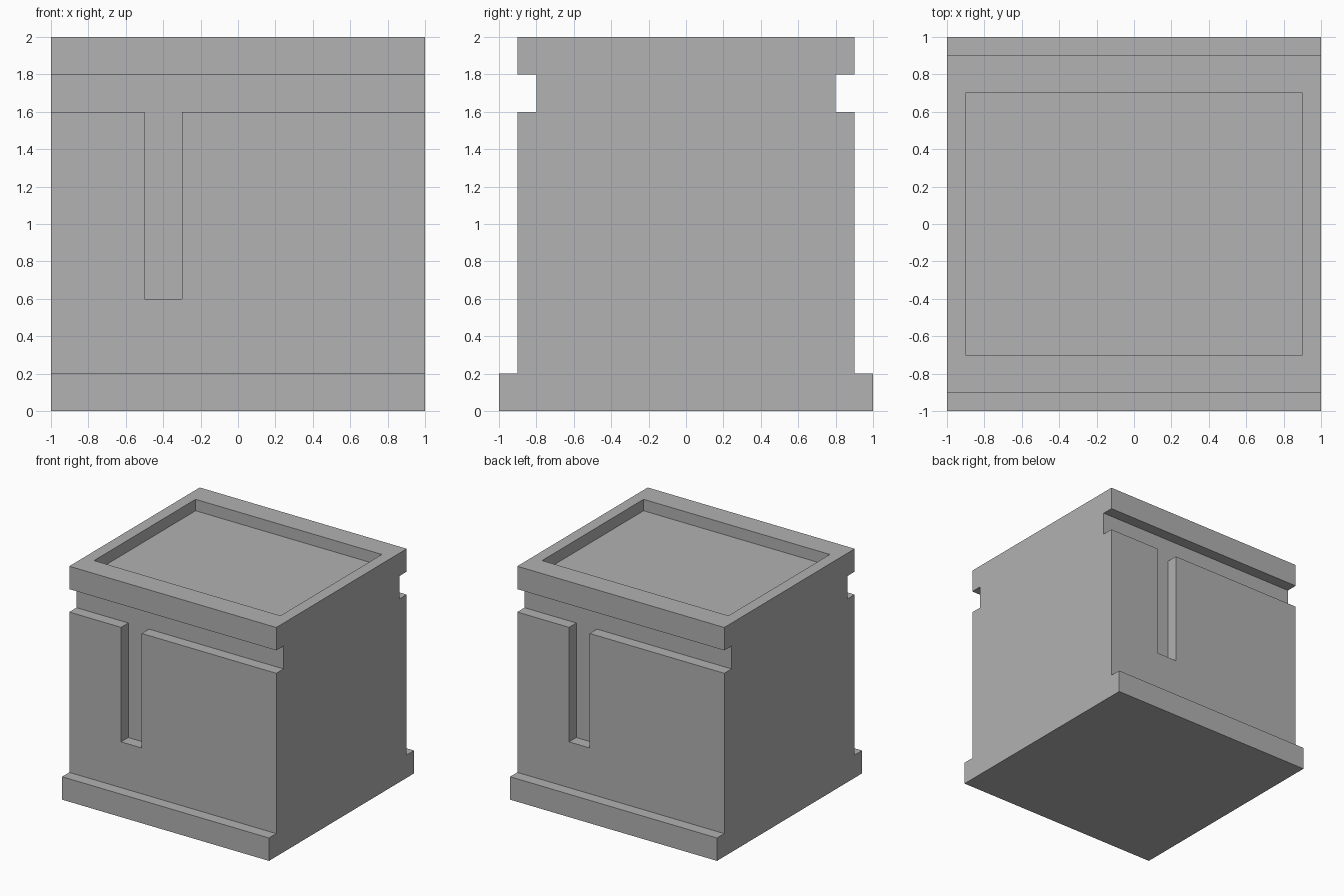
import bpy
import bmesh
from mathutils import Vector

if "Cube" in bpy.data.objects:
    bpy.data.objects.remove(bpy.data.objects["Cube"], do_unlink=True)

# Single plain grey
grey = bpy.data.materials.new("plain_grey")
grey.use_nodes = True
colour = (0.445, 0.445, 0.445, 1)
grey.diffuse_color = colour
grey.node_tree.nodes["Principled BSDF"].inputs["Base Color"].default_value = colour


def prism(name, outline, half_length):
    """Extrude a (y, z) outline along x, centred on x = 0."""
    bm = bmesh.new()
    face = bm.faces.new([bm.verts.new((-half_length, y, z)) for y, z in outline])
    side = bmesh.ops.extrude_face_region(bm, geom=[face])["geom"]
    moved = [v for v in side if isinstance(v, bmesh.types.BMVert)]
    bmesh.ops.translate(bm, verts=moved, vec=(2 * half_length, 0, 0))
    bmesh.ops.recalc_face_normals(bm, faces=bm.faces)
    mesh = bpy.data.meshes.new(name)
    bm.to_mesh(mesh)
    bm.free()
    mesh.materials.append(grey)
    obj = bpy.data.objects.new(name, mesh)
    bpy.context.collection.objects.link(obj)
    return obj


def cut_box(target, low, high):
    """Carve a box-shaped pocket out of the target."""
    low, high = Vector(low), Vector(high)
    outline = [(low.y, low.z), (high.y, low.z), (high.y, high.z), (low.y, high.z)]
    cutter = prism("pocket_cutter", outline, (high.x - low.x) / 2)
    cutter.location.x = (low.x + high.x) / 2
    cutter.hide_render = True
    mod = target.modifiers.new("pocket", "BOOLEAN")
    mod.operation = "DIFFERENCE"
    mod.solver = "EXACT"
    mod.object = cutter
    bpy.context.view_layer.objects.active = target
    bpy.ops.object.modifier_apply(modifier=mod.name)
    bpy.data.objects.remove(cutter, do_unlink=True)


# Block with stepped plinth, straight wall, groove and cap
half = [(1, 0), (1, 0.2), (0.9, 0.2), (0.9, 1.6),
        (0.8, 1.6), (0.8, 1.8), (0.9, 1.8), (0.9, 2)]
block = prism("block_body", half + [(-y, z) for y, z in reversed(half)], 1)

# Slots running down from the groove, front and back
cut_box(block, (-0.5, -1.1, 0.6), (-0.3, -0.8, 1.7))
cut_box(block, (0.3, 0.8, 0.6), (0.5, 1.1, 1.7))

# Shallow tray in the top
cut_box(block, (-0.9, -0.7, 1.9), (0.9, 0.7, 2.1))
